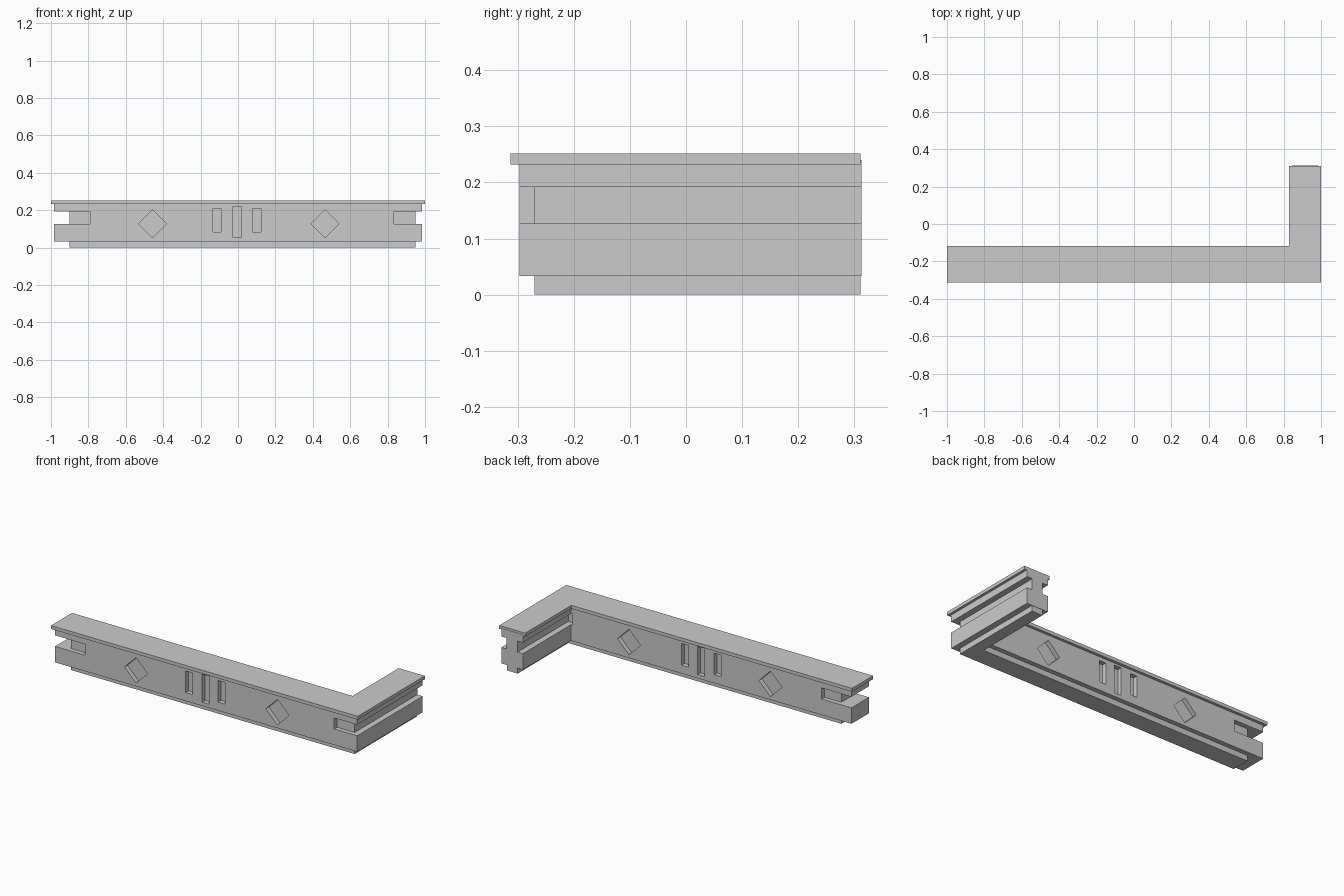
import bpy, bmesh
from math import pi
from mathutils import Matrix

if "Cube" in bpy.data.objects:
    bpy.data.objects.remove(bpy.data.objects["Cube"])


def finish(bm, name):
    bmesh.ops.recalc_face_normals(bm, faces=bm.faces[:])
    me = bpy.data.meshes.new(name)
    bm.to_mesh(me)
    bm.free()
    ob = bpy.data.objects.new(name, me)
    bpy.context.collection.objects.link(ob)
    return ob


def l_prism(name, x0, x1, xi, y0, yi, y1, z0, z1):
    """L-shaped plan (long front arm, short right arm) raised from z0 to z1."""
    plan = [(x0, y0), (x1, y0), (x1, y1), (xi, y1), (xi, yi), (x0, yi)]
    bm = bmesh.new()
    f = bm.faces.new([bm.verts.new((x, y, z0)) for x, y in plan])
    ext = bmesh.ops.extrude_face_region(bm, geom=[f])
    top = [v for v in ext["geom"] if isinstance(v, bmesh.types.BMVert)]
    bmesh.ops.translate(bm, verts=top, vec=(0, 0, z1 - z0))
    return finish(bm, name)


def box(name, x0, x1, y0, y1, z0, z1, turn=0):
    bm = bmesh.new()
    mid = Matrix.Translation(((x0 + x1) / 2, (y0 + y1) / 2, (z0 + z1) / 2))
    size = Matrix.Diagonal((x1 - x0, y1 - y0, z1 - z0, 1))
    bmesh.ops.create_cube(bm, size=1, matrix=mid @ Matrix.Rotation(turn, 4, 'Y') @ size)
    return finish(bm, name)


# base, wall and cap
l_prism("base_plinth", -0.9, 0.95, 0.88, -0.27, -0.161, 0.311, 0, 0.034)
wall = l_prism("wall", -0.985, 0.985, 0.845, -0.297, -0.134, 0.313, 0.033, 0.24)
l_prism("top_cap", -1, 1, 0.83, -0.313, -0.118, 0.311, 0.232, 0.252)

# grooves around the ends and along the short arm
grooves = [
    (-1.1, -0.9, -0.4, 0.0),
    (-1.1, -0.79, -0.4, -0.27),
    (-1.1, -0.79, -0.161, 0.0),
    (0.835, 1.1, -0.4, -0.27),
    (0.95, 1.1, -0.45, 0.45),
    (0.835, 0.88, -0.161, 0.45),
]
cutters = [box("groove_cutter", *g, 0.127, 0.192) for g in grooves]

# recessed slots and diamonds on both faces of the long arm
slots = [(-0.133, -0.09, 0.083, 0.21), (-0.026, 0.018, 0.055, 0.22), (0.077, 0.122, 0.083, 0.21)]
s = 0.075 / 2 ** 0.5
for y0, y1 in ((-0.35, -0.27), (-0.161, -0.08)):
    for x0, x1, z0, z1 in slots:
        cutters.append(box("slot_cutter", x0, x1, y0, y1, z0, z1))
    for x in (-0.457, 0.465):
        cutters.append(box("diamond_cutter", x - s, x + s, y0, y1, 0.127 - s, 0.127 + s, pi / 4))

# carve the wall
bpy.context.view_layer.objects.active = wall
for c in cutters:
    c.hide_render = True
    m = wall.modifiers.new("carve", 'BOOLEAN')
    m.operation = 'DIFFERENCE'
    m.solver = 'EXACT'
    m.object = c
    bpy.ops.object.modifier_apply(modifier=m.name)
    bpy.data.objects.remove(c)
